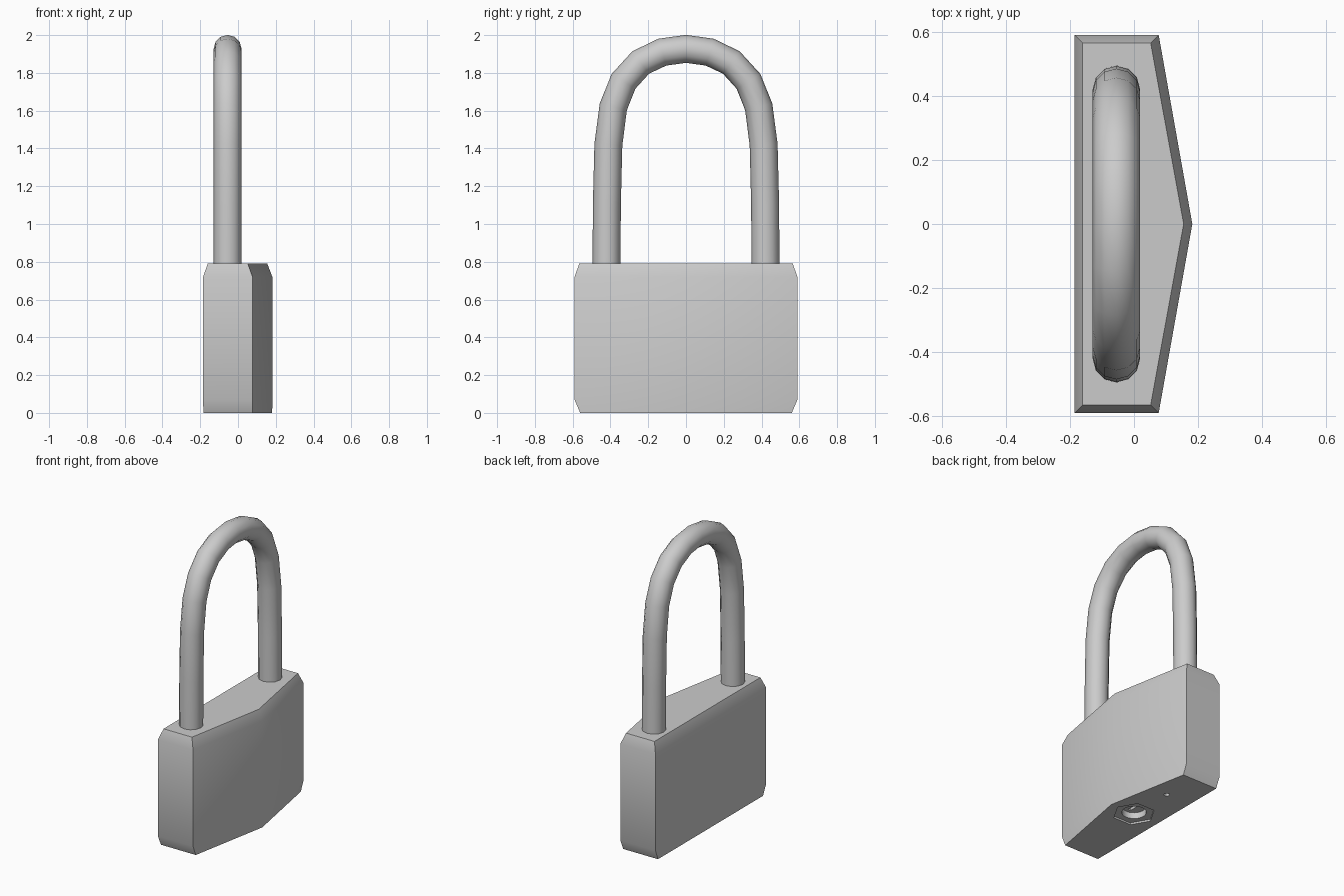
import bpy, bmesh, math

if "Cube" in bpy.data.objects:
    bpy.data.objects.remove(bpy.data.objects["Cube"])


def mesh_object(name, rings):
    """Closed solid lofted through rings of equal point count, bottom to top."""
    bm = bmesh.new()
    loops = [[bm.verts.new(p) for p in ring] for ring in rings]
    n = len(loops[0])
    for low, high in zip(loops, loops[1:]):
        for i in range(n):
            j = (i + 1) % n
            bm.faces.new((low[i], low[j], high[j], high[i]))
    bm.faces.new(loops[0][::-1])
    bm.faces.new(loops[-1])
    bmesh.ops.recalc_face_normals(bm, faces=bm.faces)
    mesh = bpy.data.meshes.new(name)
    bm.to_mesh(mesh)
    bm.free()
    obj = bpy.data.objects.new(name, mesh)
    bpy.context.collection.objects.link(obj)
    return obj


def activate(obj):
    bpy.ops.object.select_all(action='DESELECT')
    obj.select_set(True)
    bpy.context.view_layer.objects.active = obj


def smooth(obj, degrees):
    activate(obj)
    bpy.ops.object.shade_smooth_by_angle(angle=math.radians(degrees))


def outline(back, end, corner, apex, z):
    return [(back, -end, z), (corner, -end, z), (apex, 0, z),
            (corner, end, z), (back, end, z)]


def prism(name, x, y, radius, sides, depth):
    """Vertical prism reaching from below the body up to depth."""
    def ring(z):
        return [(x + radius * math.cos(math.tau * i / sides),
                 y + radius * math.sin(math.tau * i / sides), z) for i in range(sides)]
    return mesh_object(name, [ring(-0.05), ring(depth)])


def cut(target, cutter):
    mod = target.modifiers.new("cut", 'BOOLEAN')
    mod.operation = 'DIFFERENCE'
    mod.solver = 'EXACT'
    mod.object = cutter
    activate(target)
    bpy.ops.object.modifier_apply(modifier=mod.name)
    bpy.data.objects.remove(cutter, do_unlink=True)


# Five-sided lock body, bevelled at the top and at the lower ends
body = mesh_object("lock_body", [
    outline(-0.183, 0.56, 0.077, 0.181, 0.0),
    outline(-0.185, 0.59, 0.077, 0.182, 0.07),
    outline(-0.185, 0.59, 0.077, 0.182, 0.72),
    outline(-0.160, 0.565, 0.052, 0.155, 0.79),
])

# Underside: hexagonal recess, round key socket and small drain hole
cut(body, prism("recess_cutter", 0, 0, 0.13, 6, 0.012))
cut(body, prism("socket_cutter", 0, 0, 0.075, 24, 0.07))
cut(body, prism("drain_cutter", 0, 0.31, 0.017, 12, 0.06))
smooth(body, 30)

# Key plug inside the socket, with a keyway slot
plug = prism("key_plug", 0, 0, 0.07, 24, 0.075)
for v in plug.data.vertices:
    if v.co.z < 0:
        v.co.z = 0.05
slot = [(-0.01, -0.045), (0.01, -0.045), (0.01, 0.045), (-0.01, 0.045)]
cut(plug, mesh_object("keyway_cutter", [[(x, y, z) for x, y in slot] for z in (0, 0.068)]))
smooth(plug, 30)

# Shackle: round bar swept along a mirrored half arch
half = [(0.421, 0.72), (0.419, 1.1), (0.411, 1.42), (0.385, 1.62), (0.331, 1.755),
        (0.24, 1.855), (0.125, 1.91)]
path = [(-y, z) for y, z in half] + [(0, 1.927)] + half[::-1]
curve = bpy.data.curves.new("shackle", 'CURVE')
curve.dimensions = '3D'
curve.bevel_depth = 0.074
curve.bevel_resolution = 4
curve.use_fill_caps = True
spline = curve.splines.new('POLY')
spline.points.add(len(path) - 1)
for point, (y, z) in zip(spline.points, path):
    point.co = (-0.055, y, z, 1)
shackle = bpy.data.objects.new("shackle", curve)
bpy.context.collection.objects.link(shackle)
activate(shackle)
bpy.ops.object.convert(target='MESH')
smooth(bpy.context.object, 40)
